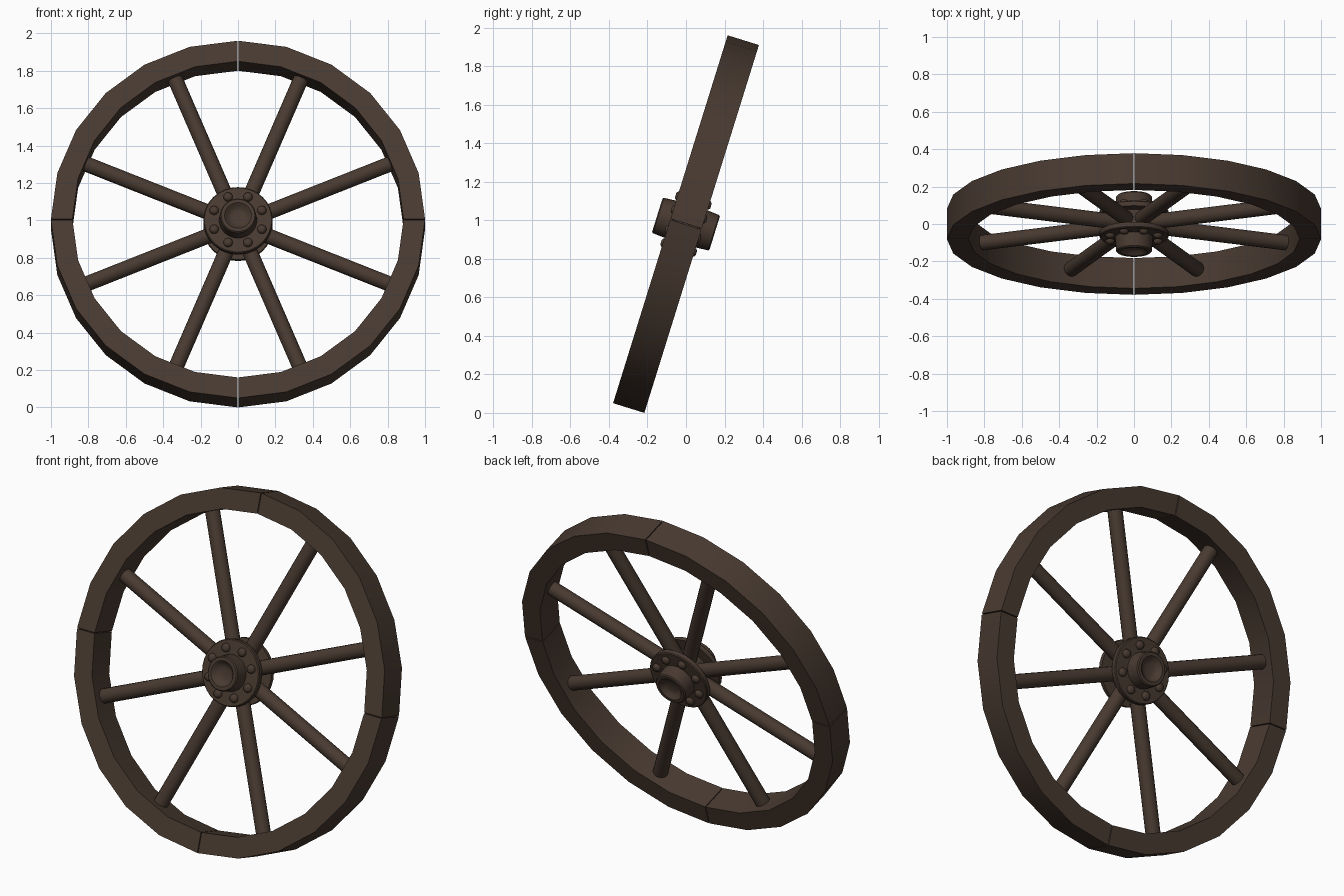
import bpy, math
from mathutils import Matrix, Vector

if "Cube" in bpy.data.objects:
    bpy.data.objects.remove(bpy.data.objects["Cube"])

TILT = math.radians(17.3)
HALF_W = 0.085
# wheel space: axle along y, disc in xz; leans back and rests on the ground
WHEEL = Matrix.Translation((0, 0, math.cos(TILT) + HALF_W * math.sin(TILT))) @ Matrix.Rotation(-TILT, 4, 'X')

mat = bpy.data.materials.new("dark brown wood")
mat.diffuse_color = (0.065, 0.042, 0.030, 1)
mat.use_nodes = True
mat.node_tree.nodes["Principled BSDF"].inputs["Base Color"].default_value = mat.diffuse_color


def make(name, verts, faces, matrix=Matrix()):
    mesh = bpy.data.meshes.new(name)
    mesh.from_pydata(verts, [], faces)
    mesh.materials.append(mat)
    obj = bpy.data.objects.new(name, mesh)
    bpy.context.collection.objects.link(obj)
    obj.matrix_world = WHEEL @ matrix
    bpy.ops.object.select_all(action='DESELECT')
    obj.select_set(True)
    bpy.context.view_layer.objects.active = obj
    bpy.ops.object.mode_set(mode='EDIT')
    bpy.ops.mesh.select_all(action='SELECT')
    bpy.ops.mesh.normals_make_consistent(inside=False)
    bpy.ops.object.mode_set(mode='OBJECT')
    bpy.ops.object.shade_smooth_by_angle(angle=math.radians(35))
    return obj


def lathe(name, profile, sides, matrix=Matrix()):
    """Revolve (radius, y) points about y, capping both ends."""
    n = len(profile)
    verts = [(r * math.cos(2 * math.pi * i / sides), y, r * math.sin(2 * math.pi * i / sides))
             for i in range(sides) for r, y in profile]
    faces = []
    for i in range(sides):
        a, b = i * n, (i + 1) % sides * n
        faces += [(a + k, a + k + 1, b + k + 1, b + k) for k in range(n - 1)]
    faces.append([i * n for i in range(sides)])
    faces.append([i * n + n - 1 for i in range(sides)])
    return make(name, verts, faces, matrix)


def around(angle):
    return Matrix.Rotation(angle, 4, 'Y')


# rim: four quarter segments with thin joints
STEPS, GAP = 6, math.radians(0.15)
section = [(0.885, -HALF_W), (1.0, -HALF_W), (1.0, HALF_W), (0.885, HALF_W)]
verts, faces = [], []
for k in range(STEPS + 1):
    a = math.pi / 2 * k / STEPS
    a = min(max(a, GAP), math.pi / 2 - GAP)
    verts += [(r * math.cos(a), y, r * math.sin(a)) for r, y in section]
for k in range(STEPS):
    for j in range(4):
        m = (j + 1) % 4
        faces.append((4 * k + j, 4 * k + m, 4 * k + 4 + m, 4 * k + 4 + j))
faces += [(0, 1, 2, 3), tuple(4 * STEPS + j for j in range(4))]
for q in range(4):
    make(f"rim_segment_{q + 1}", verts, faces, around(q * math.pi / 2))

# spokes
for s in range(8):
    lathe(f"spoke_{s + 1}", [(0.041, 0.08), (0.041, 0.895)], 16,
          around(math.radians(22.5 + 45 * s)) @ Matrix.Rotation(math.pi / 2, 4, 'X'))

# hub core between the two flanges
lathe("hub_core", [(0.12, -0.055), (0.12, 0.055)], 32)

# each side: flange, hollow-ended boss and domed bolts
for side, turn in (("front", 0), ("back", math.pi)):
    flip = Matrix.Rotation(turn, 4, 'Z')
    lathe(f"{side}_flange", [(0.185, -0.045), (0.185, -0.07), (0.18, -0.075)], 32, flip)
    lathe(f"{side}_boss", [(0.102, -0.07), (0.096, -0.15), (0.09, -0.156), (0.072, -0.156),
                           (0.062, -0.148), (0.052, -0.135), (0.03, -0.128)], 32, flip)
    for b in range(8):
        lathe(f"{side}_bolt_{b + 1}", [(0.025, -0.07), (0.025, -0.08), (0.021, -0.09), (0.012, -0.096)], 12,
              flip @ around(math.radians(22.5 + 45 * b)) @ Matrix.Translation((0.138, 0, 0)))
